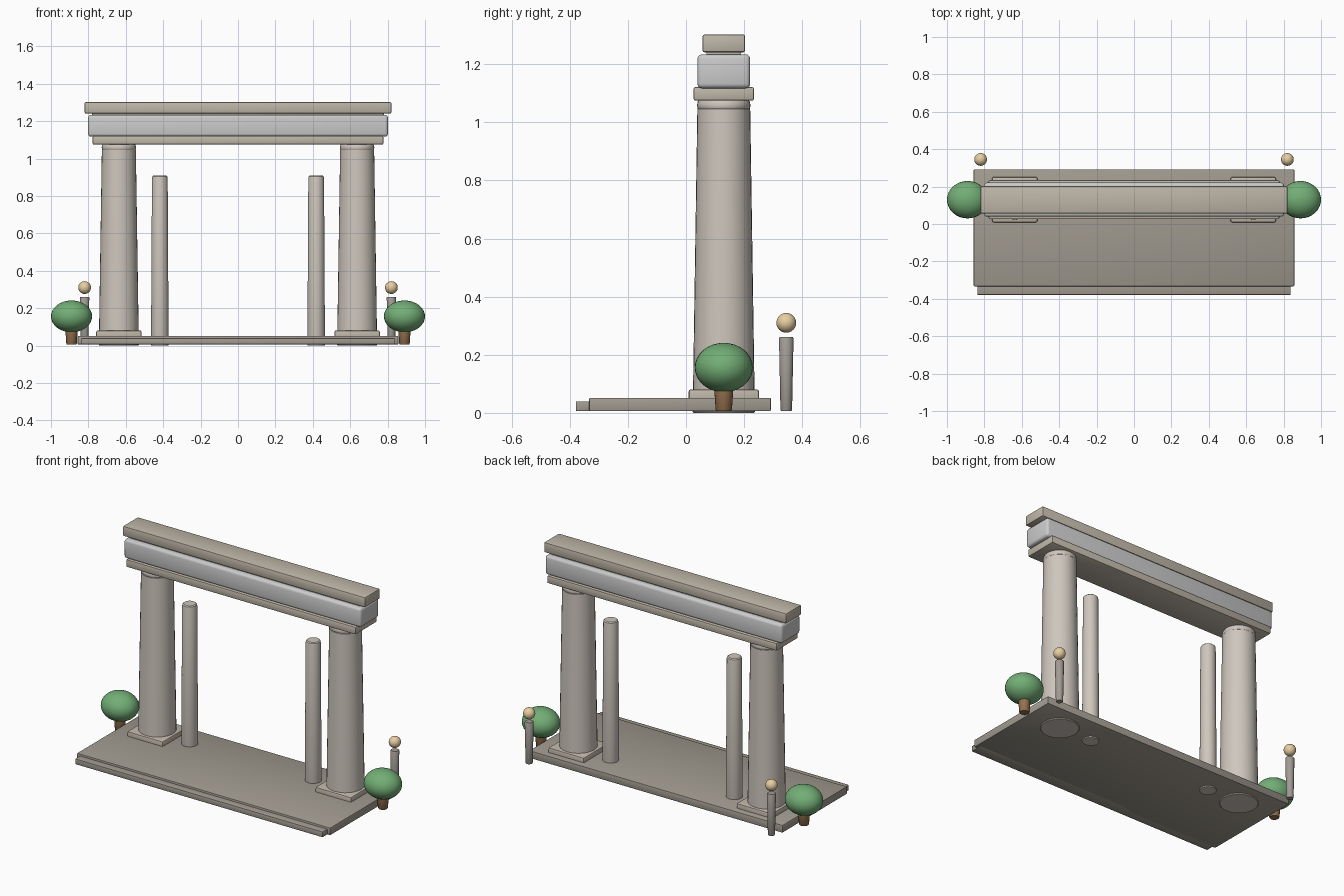
import bpy, bmesh, math
from mathutils import Matrix

if "Cube" in bpy.data.objects:
    bpy.data.objects.remove(bpy.data.objects["Cube"])


def material(name, rgb):
    m = bpy.data.materials.new(name)
    m.diffuse_color = (*rgb, 1)
    m.use_nodes = True
    m.node_tree.nodes["Principled BSDF"].inputs["Base Color"].default_value = m.diffuse_color
    return m


STONE = material("stone", (0.62, 0.57, 0.51))
PALE = material("pale_stone", (0.68, 0.67, 0.66))
SAND = material("sand_stone", (0.52, 0.47, 0.39))
PAVING = material("paving", (0.36, 0.33, 0.28))
POST = material("post_stone", (0.36, 0.33, 0.30))
LAMP = material("lamp", (0.80, 0.62, 0.36))
LEAF = material("leaf", (0.17, 0.42, 0.18))
BARK = material("bark", (0.30, 0.17, 0.08))


def finish(name, bm, mat, smooth=True):
    bmesh.ops.recalc_face_normals(bm, faces=bm.faces)
    me = bpy.data.meshes.new(name)
    bm.to_mesh(me)
    bm.free()
    me.materials.append(mat)
    ob = bpy.data.objects.new(name, me)
    bpy.context.collection.objects.link(ob)
    if smooth:
        bpy.ops.object.select_all(action='DESELECT')
        ob.select_set(True)
        bpy.context.view_layer.objects.active = ob
        bpy.ops.object.shade_smooth_by_angle(angle=math.radians(35))
    return ob


def box(name, x, y, z, mat, bevel, segments=2):
    """Bevelled box from (min, max) ranges."""
    bm = bmesh.new()
    bmesh.ops.create_cube(bm, size=1)
    for v in bm.verts:
        v.co = [sum(r) / 2 + c * (r[1] - r[0]) for r, c in zip((x, y, z), v.co)]
    bmesh.ops.bevel(bm, geom=bm.edges[:], offset=bevel, segments=segments,
                    profile=0.5, affect='EDGES')
    return finish(name, bm, mat)


def turned(name, x, y, profile, mat, sides=32):
    """Closed solid of revolution from (radius, z) points."""
    bm = bmesh.new()
    rings = [[bm.verts.new((x + r * math.cos(math.tau * i / sides),
                            y + r * math.sin(math.tau * i / sides), z))
              for i in range(sides)] for r, z in profile]
    for a, b in zip(rings, rings[1:]):
        for i in range(sides):
            j = (i + 1) % sides
            bm.faces.new((a[i], a[j], b[j], b[i]))
    bm.faces.new(rings[0][::-1])
    bm.faces.new(rings[-1])
    return finish(name, bm, mat)


def ball(name, centre, radii, mat):
    bm = bmesh.new()
    bmesh.ops.create_uvsphere(bm, u_segments=32, v_segments=16, radius=1,
                              matrix=Matrix.Translation(centre) @ Matrix.Diagonal((*radii, 1)))
    return finish(name, bm, mat)


Y = 0.13  # line of the columns

# Paving and front step
box("paving_slab", (-0.857, 0.857), (-0.333, 0.292), (0.006, 0.052), PAVING, 0.004)
box("front_step", (-0.838, 0.838), (-0.379, -0.30), (0.006, 0.04), PAVING, 0.004)

# Lintel stack
box("architrave", (-0.777, 0.777), (0.026, 0.234), (1.075, 1.121), SAND, 0.006)
box("frieze", (-0.802, 0.802), (0.039, 0.221), (1.117, 1.234), PALE, 0.016, 3)
box("cornice", (-0.82, 0.82), (0.057, 0.203), (1.241, 1.302), SAND, 0.006)
box("cornice_bed", (-0.78, 0.78), (0.07, 0.19), (1.22, 1.25), SAND, 0.003)

for side, s in (("left", -1), ("right", 1)):
    # Main column with plinth and collar
    cx = s * 0.637
    box(f"{side}_plinth", (cx - 0.121, cx + 0.121), (Y - 0.121, Y + 0.121),
        (0.03, 0.081), SAND, 0.008)
    turned(f"{side}_column", cx, Y,
           [(0.104, 0), (0.107, 0.004), (0.091, 1.045), (0.087, 1.05)], STONE)
    turned(f"{side}_collar", cx, Y,
           [(0.084, 1.04), (0.090, 1.047), (0.092, 1.058), (0.090, 1.07), (0.085, 1.078)], STONE)
    # Slim inner column
    turned(f"{side}_inner_column", s * 0.418, Y,
           [(0.046, 0), (0.047, 0.004), (0.042, 0.895), (0.040, 0.904), (0.034, 0.909)], STONE)
    # Bollard lamp behind the paving
    turned(f"{side}_lamp_post", s * 0.82, 0.345,
           [(0.018, 0.006), (0.020, 0.010), (0.025, 0.256), (0.022, 0.261)], POST, 20)
    ball(f"{side}_lamp_globe", (s * 0.82, 0.345, 0.31), (0.034, 0.034, 0.034), LAMP)
    # Round shrub
    turned(f"{side}_shrub_trunk", s * 0.89, Y,
           [(0.025, 0.006), (0.028, 0.010), (0.033, 0.085)], BARK, 20)
    ball(f"{side}_shrub_crown", (s * 0.89, Y, 0.156), (0.11, 0.10, 0.085), LEAF)
